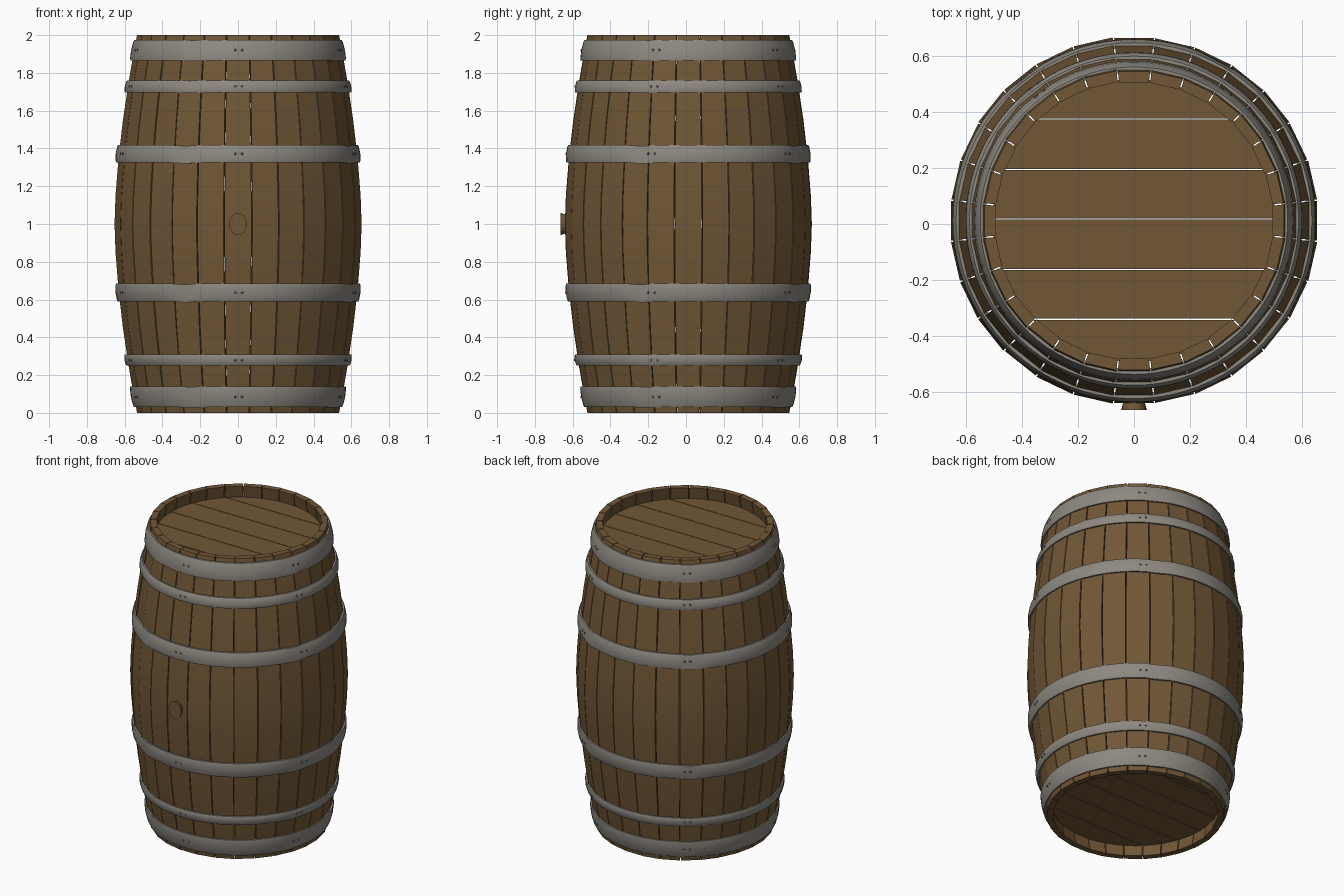
import bpy, bmesh, math, random
from mathutils import Vector, Matrix

if "Cube" in bpy.data.objects:
    bpy.data.objects.remove(bpy.data.objects["Cube"])

random.seed(4)
CY = 0.012           # barrel axis sits slightly behind centre because of the bung
STAVES = 28


def material(name, rgb):
    m = bpy.data.materials.new(name)
    m.diffuse_color = (*rgb, 1)
    m.use_nodes = True
    m.node_tree.nodes["Principled BSDF"].inputs["Base Color"].default_value = m.diffuse_color
    return m


WOOD = material("oak_wood", (0.165, 0.095, 0.037))
METAL = material("grey_iron", (0.27, 0.25, 0.22))
RIVET = material("dark_iron", (0.16, 0.15, 0.135))


def finish(name, bm, mat, smooth=True):
    bmesh.ops.recalc_face_normals(bm, faces=bm.faces)
    me = bpy.data.meshes.new(name)
    bm.to_mesh(me)
    bm.free()
    me.materials.append(mat)
    ob = bpy.data.objects.new(name, me)
    bpy.context.collection.objects.link(ob)
    ob.location.y = CY
    if smooth:
        bpy.ops.object.select_all(action='DESELECT')
        ob.select_set(True)
        bpy.context.view_layer.objects.active = ob
        bpy.ops.object.shade_smooth_by_angle(angle=math.radians(35))
    return ob


def radius(z):
    return 0.537 + 0.12 * (1 - abs(z - 1) ** 1.65)


# Curved staves with narrow gaps between them
bm = bmesh.new()
levels = [0, 0.1, 0.25, 0.45, 0.65, 0.85, 1, 1.15, 1.35, 1.55, 1.75, 1.9, 2]
step = 2 * math.pi / STAVES
for i in range(STAVES):
    mid = -math.pi / 2 + i * step
    lift = random.uniform(-0.002, 0.002)
    rings = []
    for z in levels:
        ro = radius(z) + lift
        ring = []
        for r, s in ((ro, -1), (ro, 1), (ro - 0.04, 1), (ro - 0.04, -1)):
            a = mid + s * (step / 2 - 0.0025 / r)
            ring.append(bm.verts.new((r * math.cos(a), r * math.sin(a), z)))
        rings.append(ring)
    for lo, hi in zip(rings, rings[1:]):
        for k in range(4):
            n = (k + 1) % 4
            bm.faces.new((lo[k], lo[n], hi[n], hi[k]))
    bm.faces.new(rings[0][::-1])
    bm.faces.new(rings[-1])
finish("staves", bm, WOOD)


# Round heads made of parallel planks
def head(name, z0, z1):
    bm = bmesh.new()
    R = 0.505
    cuts = [-R + 0.0005, -0.352, -0.175, 0.006, 0.183, 0.363, R - 0.0005]
    for y0, y1 in zip(cuts, cuts[1:]):
        a0 = math.asin((y0 + 0.002) / R)
        a1 = math.asin((y1 - 0.002) / R)
        arc = [a0 + (a1 - a0) * k / 8 for k in range(9)]
        pts = [(R * math.cos(a), R * math.sin(a)) for a in arc]
        pts += [(-x, y) for x, y in reversed(pts)]
        f = bm.faces.new([bm.verts.new((x, y, z0)) for x, y in pts])
        ext = bmesh.ops.extrude_face_region(bm, geom=[f])
        top = [v for v in ext["geom"] if isinstance(v, bmesh.types.BMVert)]
        bmesh.ops.translate(bm, verts=top, vec=(0, 0, z1 - z0))
    finish(name, bm, WOOD, smooth=False)


head("top_head", 1.885, 1.925)
head("bottom_head", 0.075, 0.115)


# Iron hoops with a rounded section and small dents
def hoop(name, z0, z1, dent):
    bm = bmesh.new()
    section = [(0, -0.012), (0, 0.007), (0.12, 0.011), (0.5, 0.014),
               (0.88, 0.011), (1, 0.007), (1, -0.012)]
    n = 84
    rings = []
    for i in range(n):
        a = 2 * math.pi * i / n
        ring = []
        for t, off in section:
            z = z0 + (z1 - z0) * t
            r = radius(z) + off
            for centre in (-116, -23, 62, 128):
                d = math.atan2(math.sin(a - math.radians(centre)),
                               math.cos(a - math.radians(centre)))
                g = math.exp(-(d / 0.07) ** 2) * dent
                z -= 0.006 * g
                if 0.05 < t < 0.95 and off > 0:
                    r -= 0.005 * g
            ring.append(bm.verts.new((r * math.cos(a), r * math.sin(a), z)))
        rings.append(ring)
    m = len(section)
    for i in range(n):
        a, b = rings[i], rings[(i + 1) % n]
        for k in range(m):
            bm.faces.new((a[k], b[k], b[(k + 1) % m], a[(k + 1) % m]))
    finish(name, bm, METAL)


# Pairs of rivets, five around each hoop
def rivets(name, z):
    bm = bmesh.new()
    for i in range(5):
        for side in (-0.014, 0.022):
            r = radius(z) + 0.013
            a = -math.pi / 2 + i * 2 * math.pi / 5 + side / r
            d = Vector((math.cos(a), math.sin(a), 0))
            mat = Matrix.Translation(d * r + Vector((0, 0, z))) @ \
                d.to_track_quat('Z', 'Y').to_matrix().to_4x4()
            bmesh.ops.create_cone(bm, cap_ends=True, segments=8, radius1=0.008,
                                  radius2=0.005, depth=0.008, matrix=mat)
    finish(name, bm, RIVET)


for label, z0, z1, dent in (
        ("bottom_end", 0.03, 0.14, 0.5), ("bottom_quarter", 0.25, 0.31, 0.3),
        ("bottom_bulge", 0.59, 0.685, 1), ("top_bulge", 1.325, 1.418, 1),
        ("top_quarter", 1.695, 1.76, 0.3), ("top_end", 1.865, 1.975, 0.5)):
    hoop(label + "_hoop", z0, z1, dent)
    rivets(label + "_rivets", (z0 + z1) / 2)

# Tapered oval bung in the front stave
bm = bmesh.new()
bmesh.ops.create_cone(bm, cap_ends=True, segments=20, radius1=0.03, radius2=0.046,
                      depth=0.06,
                      matrix=Matrix.Translation((0, -0.647, 1))
                      @ Matrix.Diagonal((1, 1, 1.28, 1))
                      @ Matrix.Rotation(math.pi / 2, 4, 'X'))
finish("bung", bm, WOOD)
